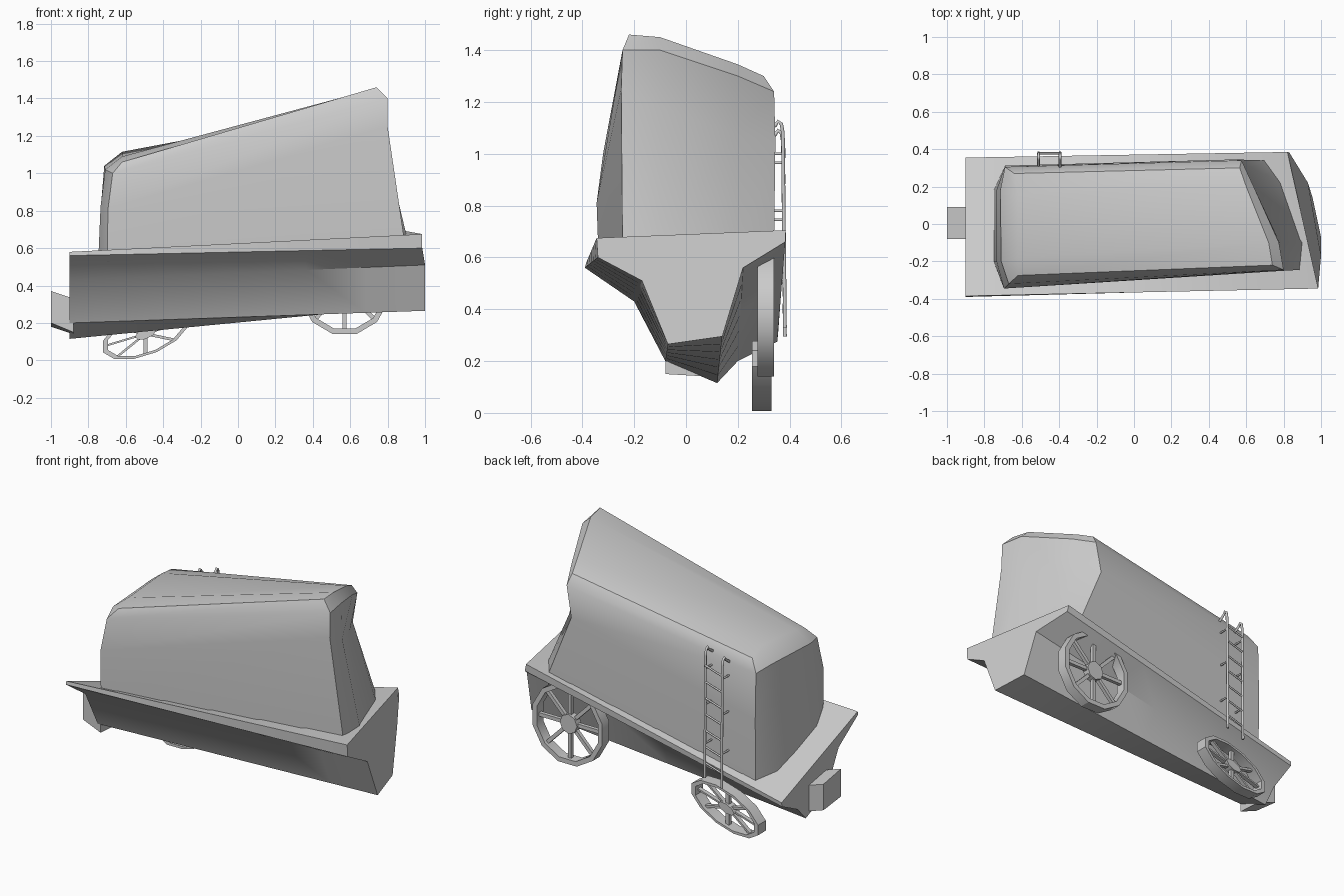
import bpy, bmesh
from math import sin, cos, pi, radians
from mathutils import Vector

if "Cube" in bpy.data.objects:
    bpy.data.objects.remove(bpy.data.objects["Cube"])


def finish(name, bm, angle=30):
    bmesh.ops.recalc_face_normals(bm, faces=bm.faces)
    me = bpy.data.meshes.new(name)
    bm.to_mesh(me)
    bm.free()
    ob = bpy.data.objects.new(name, me)
    bpy.context.collection.objects.link(ob)
    bpy.ops.object.select_all(action='DESELECT')
    ob.select_set(True)
    bpy.context.view_layer.objects.active = ob
    bpy.ops.object.shade_smooth_by_angle(angle=radians(angle))
    return ob


def skin(bm, rings, caps=True):
    """Bridge closed rings of points with quads."""
    vs = [[bm.verts.new(p) for p in r] for r in rings]
    n = len(vs[0])
    for a, b in zip(vs, vs[1:]):
        for i in range(n):
            j = (i + 1) % n
            bm.faces.new((a[i], a[j], b[j], b[i]))
    if caps:
        bm.faces.new(vs[0])
        bm.faces.new(vs[-1])
    return vs


def lerp_ring(a, b, t):
    return [Vector(p).lerp(Vector(q), t) for p, q in zip(a, b)]


# twisted wagon bed: loft from left to right end
left_end = [(-.9, y, z) for y, z in ((-.385, .58), (-.39, .56), (-.20, .43), (-.08, .20),
                                     (.12, .115), (.20, .20), (.352, .275), (.355, .30))]
right_end = [(.985, -.345, .675), (.985, -.34, .60), (1, -.17, .51), (1, -.07, .265),
             (.955, .14, .295), (.93, .22, .56), (.83, .383, .66), (.82, .385, .705)]
bm = bmesh.new()
skin(bm, [lerp_ring(left_end, right_end, i / 6) for i in range(7)])
finish("wagon_bed", bm, 35)

# coupler stub on the left end
bm = bmesh.new()
skin(bm, [[(-1, -.08, .37), (-1, -.08, .20), (-1, .09, .18), (-1, .09, .34)],
          [(-.88, -.08, .33), (-.88, -.08, .15), (-.88, .09, .14), (-.88, .09, .30)]])
finish("coupler", bm)

# tank: four stacked loops (bottom, crease, shoulder, top)
bottom = [(-.70, -.335, .53), (.89, -.245, .64), (.905, -.10, .65), (.79, .22, .66),
          (.70, .34, .66), (-.69, .31, .33), (-.75, .18, .36), (-.75, -.20, .47)]
crease = [(-.695, -.345, .81), (.80, -.25, 1.25), (.78, -.10, 1.18), (.62, .20, 1.07),
          (.54, .345, 1.05), (-.69, .312, .74), (-.735, .18, .80), (-.735, -.20, .82)]
shoulder = [(-.67, -.32, 1.0), (.80, -.245, 1.40), (.775, -.10, 1.40), (.64, .20, 1.30),
            (.575, .34, 1.24), (-.69, .305, 1.02), (-.715, .18, 1.04), (-.71, -.20, 1.02)]
top = [(-.62, -.275, 1.06), (.74, -.22, 1.46), (.72, -.10, 1.45), (.60, .20, 1.345),
       (.565, .30, 1.30), (-.64, .27, 1.09), (-.62, .15, 1.115), (-.62, -.18, 1.09)]
bm = bmesh.new()
v = skin(bm, [bottom, crease, shoulder, top], caps=False)
bm.faces.new(v[0])
t = v[3]
for f in ((0, 1, 2, 7), (7, 2, 3, 6), (6, 3, 4, 5)):
    bm.faces.new([t[i] for i in f])
finish("tank", bm, 35)


def wheel(name, cx, cz, y0, y1, rx, rz, shear, sides=12, spokes=8):
    """Spoked wheel, squashed and sheared like the warped bed."""
    def pt(r, a, y):
        return Vector((cx + rx * r * cos(a), y, cz + rz * r * sin(a) + shear * rx * r * cos(a)))
    bm = bmesh.new()
    # rim
    rings = [[pt(r, 2 * pi * (i + .5) / sides, y) for i in range(sides)]
             for r, y in ((1, y0), (1, y1), (.88, y1), (.88, y0), (1, y0))]
    skin(bm, rings, caps=False)
    bmesh.ops.remove_doubles(bm, verts=bm.verts, dist=1e-5)
    m, h = (y0 + y1) / 2, (y1 - y0) / 2
    # hub
    skin(bm, [[pt(.24, 2 * pi * i / spokes, y) for i in range(spokes)]
              for y in (m - h * .7, m + h * .7)])
    # spokes
    for k in range(spokes):
        a = 2 * pi * k / spokes
        ends = [[pt(r, a + s * .045 / r, m + d * h * .35)
                 for s, d in ((-1, -1), (1, -1), (1, 1), (-1, 1))] for r in (.2, .92)]
        skin(bm, ends)
    return finish(name, bm)


wheel("right_wheel", .57, .382, .275, .34, .245, .25, 0)
wheel("left_wheel", -.495, .142, .255, .33, .235, .12, .3)


def tubes(name, paths, radius):
    cu = bpy.data.curves.new(name, 'CURVE')
    cu.dimensions = '3D'
    cu.bevel_depth = radius
    cu.bevel_resolution = 1
    cu.use_fill_caps = True
    for path in paths:
        s = cu.splines.new('POLY')
        s.points.add(len(path) - 1)
        for p, co in zip(s.points, path):
            p.co = (*co, 1)
    ob = bpy.data.objects.new(name, cu)
    bpy.context.collection.objects.link(ob)
    return ob


# ladder: hooked rails, sloping rungs and wall brackets
rails, rungs = [], []
for x, dz in ((-.395, 0), (-.51, -.035)):
    rails.append([(x, y, z + dz) for y, z in ((.382, .33), (.378, .7), (.374, 1.08), (.368, 1.115),
                                              (.355, 1.125), (.345, 1.11), (.29, 1.07))])
    rungs += [[(x, .376, z + dz), (x, .30, z + dz)] for z in (.54, .78, 1.0)]
for i in range(7):
    z = .42 + i * .1
    rungs.append([(-.51, .378, z - .035), (-.395, .378, z)])
tubes("ladder_rails", rails, .008)
tubes("ladder_rungs", rungs, .006)
